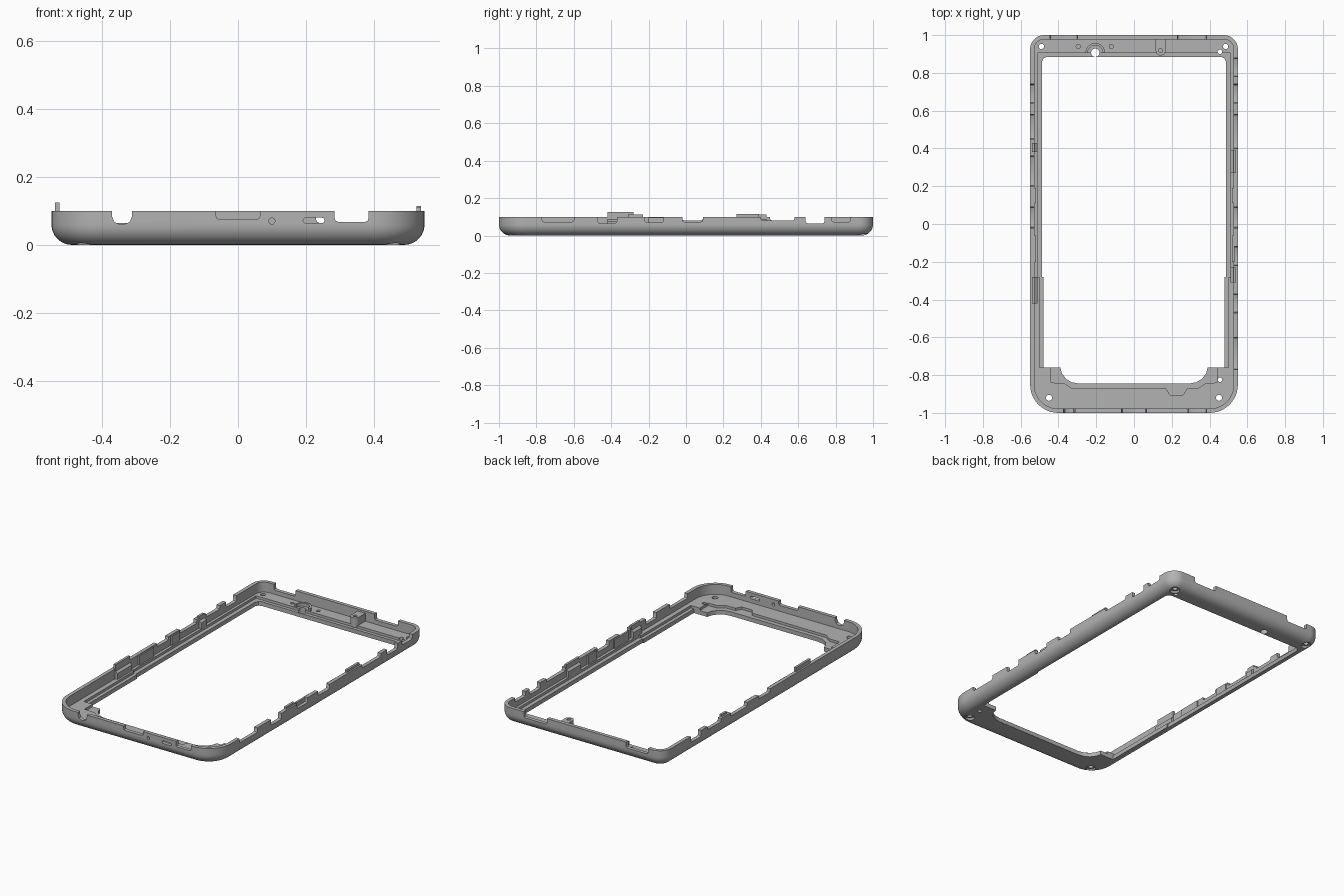
import bpy, bmesh, math

cube = bpy.data.objects.get("Cube")
if cube:
    bpy.data.objects.remove(cube, do_unlink=True)

# One grey plastic
GREY = (0.45, 0.45, 0.45, 1)
mat = bpy.data.materials.new("grey_plastic")
mat.use_nodes = True
mat.diffuse_color = GREY
bsdf = mat.node_tree.nodes["Principled BSDF"]
bsdf.inputs["Base Color"].default_value = GREY
bsdf.inputs["Roughness"].default_value = 0.6


def loft(name, rings):
    """Closed solid through rings of equal point count."""
    bm = bmesh.new()
    vs = [[bm.verts.new(p) for p in r] for r in rings]
    n = len(rings[0])
    for a, b in zip(vs, vs[1:]):
        for i in range(n):
            j = (i + 1) % n
            bm.faces.new((a[i], a[j], b[j], b[i]))
    bm.faces.new(vs[0][::-1])
    bm.faces.new(vs[-1])
    bmesh.ops.recalc_face_normals(bm, faces=bm.faces)
    me = bpy.data.meshes.new(name)
    bm.to_mesh(me)
    bm.free()
    me.materials.append(mat)
    ob = bpy.data.objects.new(name, me)
    bpy.context.scene.collection.objects.link(ob)
    return ob


def prism(name, pts, lo, hi, axis=2):
    """Extrude a 2D outline along one axis."""
    def place(p, d):
        q = list(p)
        q.insert(axis, d)
        return q
    return loft(name, [[place(p, d) for p in pts] for d in (lo, hi)])


def box(name, x0, x1, y0, y1, z0, z1):
    return prism(name, [(x0, y0), (x1, y0), (x1, y1), (x0, y1)], z0, z1)


def arc(cx, cy, r, a0, a1, n):
    return [(cx + r * math.cos(math.radians(a0 + (a1 - a0) * i / n)),
             cy + r * math.sin(math.radians(a0 + (a1 - a0) * i / n))) for i in range(n + 1)]


def circle(cx, cy, r, n=24):
    return arc(cx, cy, r, 0, 360, n)[:-1]


def outline(d):
    """Body outline inset by d: big front corners, small back corners."""
    pts = []
    for sx, sy, r, a in ((1, 1, .075, 0), (-1, 1, .075, 90), (-1, -1, .15, 180), (1, -1, .15, 270)):
        pts += arc(sx * (.55 - r), sy * (1 - r), r - d, a, a + 90, 12)
    return pts


def mirrored(half):
    return half + [(-x, y) for x, y in reversed(half)]


# Rounded-bottom body
R = .06
profile = [(R - R * math.sin(math.radians(a)), R - R * math.cos(math.radians(a)))
           for a in range(0, 91, 10)] + [(0, .1)]
frame = loft("frame", [[(x, y, z) for x, y in outline(d)] for d, z in profile])

cutters = []


def cut(*args):
    cutters.append(prism("cutter", *args))


# Tray cavity, inner lip and screen opening
cut(outline(.022), .04, .3)
cut([(.512, .905), (.512, -.28), (.5, -.28), (.5, -.76), (.44, -.76), (.44, -.84), (.38, -.842),
     (.34, -.87), (.28, -.872), (.26, -.905), (.19, -.905), (.17, -.872), (-.33, -.87),
     (-.37, -.842), (-.44, -.84), (-.44, -.76), (-.5, -.76), (-.5, -.28), (-.512, -.28),
     (-.512, .905)], .025, .31)
cut(mirrored([(.46, .885), (.478, .878), (.488, .86), (.488, -.28), (.48, -.28), (.48, -.76),
              (.39, -.76), (.382, -.79), (.36, -.82), (.33, -.838), (.29, -.845)]), -.1, .32)


# Notches along the top edge of the walls: (start, end, bottom height)
def notch(axis, side, a, b, z, c=.01):
    lo, hi = ((.516, .6), (.966, 1.05))[axis]
    pts = [(a, .2), (a, z + c), (a + c * .3, z + c * .3), (a + c, z),
           (b - c, z), (b - c * .3, z + c * .3), (b, z + c), (b, .2)]
    cut(pts, *sorted((side * lo, side * hi)), axis)


NOTCHES = {
    (0, 1): [(-.77, -.6, .073), (-.47, -.37, .065), (-.22, -.12, .07), (-.02, .09, .073),
             (.4, .58, .08), (.64, .74, .065), (.78, .88, .073)],
    (0, -1): [(-.02, .09, .08), (.2, .36, .078), (.45, .58, .08), (.64, .74, .065)],
    (1, -1): [(-.065, .065, .075), (.285, .385, .068)],
    (1, 1): [(-.445, -.3, .065), (.23, .385, .065)],
}
for (axis, side), spans in NOTCHES.items():
    for a, b, z in spans:
        notch(axis, side, a, b, z)
notch(1, -1, -.372, -.312, .06, .025)

# Port slot and microphone hole in the front wall
cut(arc(.2, .072, .008, 90, 270, 8) + arc(.247, .072, .008, -90, 90, 8), -1.05, -.966, 1)
cut(circle(.1, .07, .009), -1.05, -.966, 1)

# Screw holes, countersunk from below
for x, y, r in ((-.49, .94, .014), (.485, .94, .014), (-.45, -.92, .016), (.45, -.92, .016)):
    cut(circle(x, y, r), -.1, .2)
    cut(circle(x, y, .028), -.1, .014)
for x, y, r in ((.455, .912, .012), (.455, -.825, .012), (-.205, .907, .022)):
    cut(circle(x, y, r), -.1, .2)
for x in (-.295, -.12):
    cut(circle(x, .94, .011), .025, .2)

# Apply all cuts, then drop the cutters
for c in cutters:
    c.hide_render = True
    m = frame.modifiers.new("cut", "BOOLEAN")
    m.operation, m.solver, m.object = "DIFFERENCE", "EXACT", c
bpy.context.view_layer.update()
cut_mesh = bpy.data.meshes.new_from_object(frame.evaluated_get(bpy.context.evaluated_depsgraph_get()))
frame.modifiers.clear()
frame.data = cut_mesh
for c in cutters:
    bpy.data.objects.remove(c, do_unlink=True)
parts = [frame]

# Side clips: stem in the wall with an inward foot
for name, side, y0, y1, top in (("tall_clip", -1, -.42, -.28, .125), ("small_clip", -1, .38, .43, .112),
                                ("short_clip", 1, -.31, -.23, .112), ("long_clip", 1, .27, .39, .114)):
    prof = [(side * x, z) for x, z in ((.512, .035), (.54, .035), (.54, top),
                                       (.526, top), (.526, .085), (.512, .075))]
    parts.append(prism(name, [(x, z) for x, z in prof], y0, y1, 1))
    # reorient the profile so that it runs along y
# Ribs on the inside of the walls
for side in (1, -1):
    for y0, y1 in ((-.2, -.06), (.11, .19)):
        xs = sorted((side * .52, side * .532))
        parts.append(box("wall_rib", *xs, y0, y1, .035, .095))

# Back boss with a rounded end and a screw hole
boss = prism("screw_boss", [(.167, .99), (.115, .99)] + arc(.141, .918, .026, 180, 360, 12), .03, .088)
hole = prism("boss_hole", circle(.141, .918, .011), .06, .2)
hole.hide_render = True
m = boss.modifiers.new("hole", "BOOLEAN")
m.operation, m.solver, m.object = "DIFFERENCE", "EXACT", hole
bpy.context.view_layer.update()
boss_mesh = bpy.data.meshes.new_from_object(boss.evaluated_get(bpy.context.evaluated_depsgraph_get()))
boss.modifiers.clear()
boss.data = boss_mesh
bpy.data.objects.remove(hole, do_unlink=True)
parts.append(boss)

# Curved rib round the camera hole
parts.append(prism("camera_rib", arc(-.205, .906, .052, 0, 180, 20) + arc(-.205, .906, .04, 180, 0, 20),
                   .035, .058))

# Smooth curves, sharp edges
bpy.ops.object.select_all(action="DESELECT")
for p in parts:
    p.select_set(True)
bpy.context.view_layer.objects.active = frame
bpy.ops.object.shade_smooth_by_angle(angle=math.radians(30))
